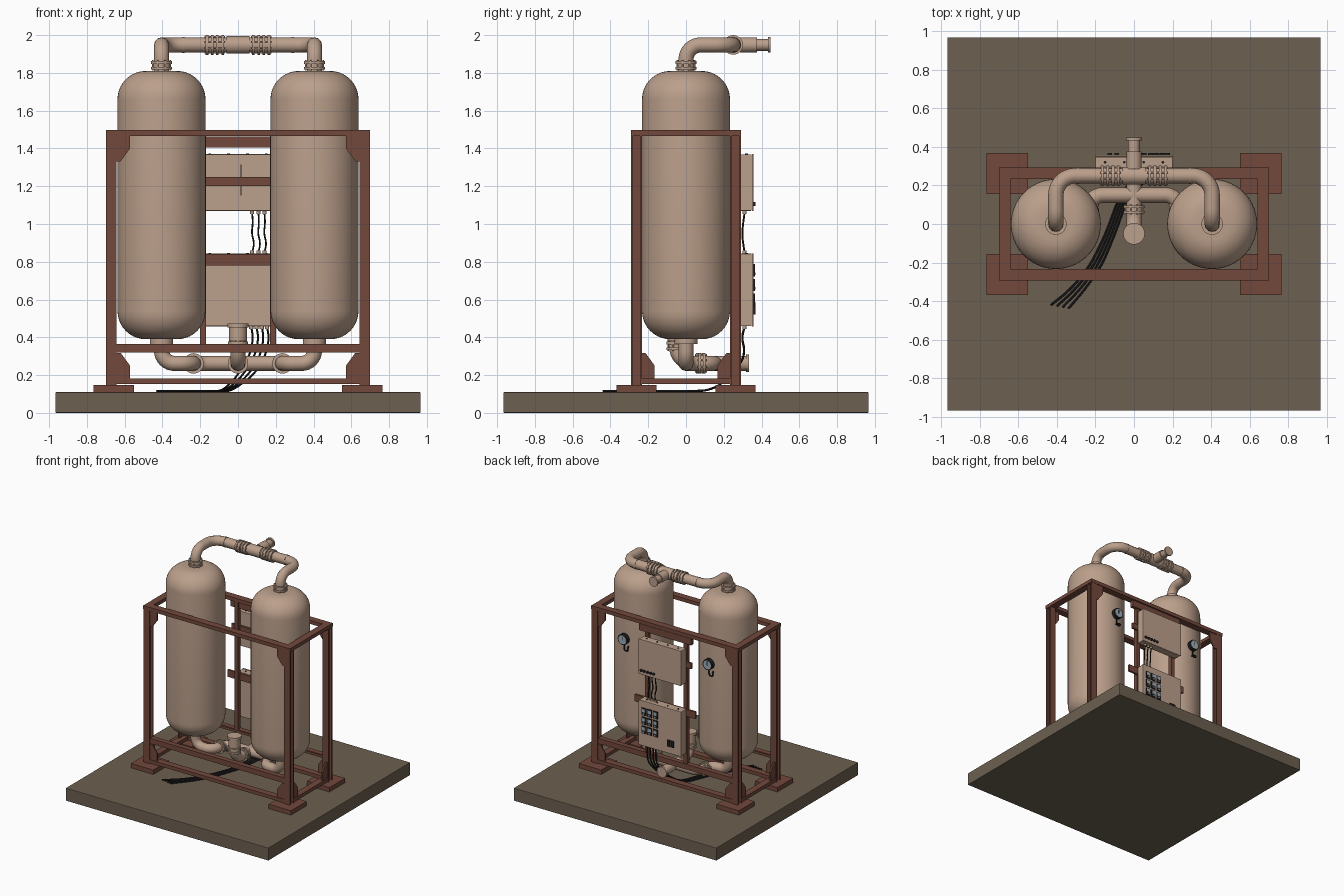
import bpy, bmesh, math
from mathutils import Vector, Matrix

if "Cube" in bpy.data.objects:
    bpy.data.objects.remove(bpy.data.objects["Cube"])


def mat(name, rgb):
    m = bpy.data.materials.new(name)
    m.diffuse_color = (*rgb, 1)
    m.use_nodes = True
    m.node_tree.nodes["Principled BSDF"].inputs["Base Color"].default_value = m.diffuse_color
    return m


TAN = mat("tan_paint", (0.50, 0.35, 0.26))
RED = mat("oxide_red", (0.17, 0.065, 0.045))
SLAB = mat("concrete", (0.15, 0.115, 0.08))
BLACK = mat("black_rubber", (0.015, 0.015, 0.017))
GLASS = mat("dial_face", (0.35, 0.42, 0.48))


def finish(name, bm, m, smooth=False):
    bmesh.ops.recalc_face_normals(bm, faces=bm.faces)
    me = bpy.data.meshes.new(name)
    bm.to_mesh(me)
    bm.free()
    o = bpy.data.objects.new(name, me)
    bpy.context.collection.objects.link(o)
    me.materials.append(m)
    if smooth:
        bpy.ops.object.select_all(action='DESELECT')
        o.select_set(True)
        bpy.context.view_layer.objects.active = o
        bpy.ops.object.shade_smooth_by_angle(angle=math.radians(35))
    return o


def add_box(bm, x0, x1, y0, y1, z0, z1):
    M = Matrix.Translation(((x0 + x1) / 2, (y0 + y1) / 2, (z0 + z1) / 2))
    bmesh.ops.create_cube(bm, size=1, matrix=M @ Matrix.Diagonal((x1 - x0, y1 - y0, z1 - z0, 1)))


def box(name, m, *dims, bevel=0):
    bm = bmesh.new()
    add_box(bm, *dims)
    if bevel:
        bmesh.ops.bevel(bm, geom=bm.edges[:], offset=bevel, segments=2, affect='EDGES', profile=0.5)
    return finish(name, bm, m)


def add_cyl(bm, loc, axis, r, h, seg=28):
    M = Matrix.Translation(loc) @ Vector((0, 0, 1)).rotation_difference(Vector(axis)).to_matrix().to_4x4()
    bmesh.ops.create_cone(bm, cap_ends=True, segments=seg, radius1=r, radius2=r, depth=h, matrix=M)
    return M


def cyl(name, m, loc, axis, r, h):
    bm = bmesh.new()
    add_cyl(bm, loc, axis, r, h)
    return finish(name, bm, m, True)


def flange(name, loc, axis, r=0.055, gap=0.03):
    # two bolted collars round a pipe
    bm = bmesh.new()
    M = add_cyl(bm, loc, axis, r * 0.85, gap)
    for s in (-1, 1):
        add_cyl(bm, M @ Vector((0, 0, s * gap / 2)), axis, r, 0.014)
    for i in range(8):
        a = i * math.pi / 4 + 0.39
        add_cyl(bm, M @ Vector((r * 0.88 * math.cos(a), r * 0.88 * math.sin(a), 0)), axis, 0.005, gap + 0.026, 6)
    return finish(name, bm, TAN, True)


def pipe(name, m, pts, r, fillet=0.08, res=4):
    # tube along a polyline with rounded corners
    P = [Vector(p) for p in pts]
    out = [P[0]]
    for a, b, c in zip(P, P[1:], P[2:]):
        f = min(fillet, (a - b).length * 0.49, (c - b).length * 0.49)
        s, e = b + (a - b).normalized() * f, b + (c - b).normalized() * f
        # circular-looking corner from a cubic
        k1, k2 = s.lerp(b, 0.55), e.lerp(b, 0.55)
        for i in range(9):
            t = i / 8
            out.append(s * (1 - t)**3 + k1 * 3 * t * (1 - t)**2 + k2 * 3 * t * t * (1 - t) + e * t**3)
    out.append(P[-1])
    cu = bpy.data.curves.new(name, 'CURVE')
    cu.dimensions = '3D'
    cu.bevel_depth, cu.bevel_resolution, cu.use_fill_caps = r, res, True
    sp = cu.splines.new('POLY')
    sp.points.add(len(out) - 1)
    for q, v in zip(sp.points, out):
        q.co = (*v, 1)
    sp.use_smooth = True
    cu.materials.append(m)
    o = bpy.data.objects.new(name, cu)
    bpy.context.collection.objects.link(o)
    bpy.ops.object.select_all(action='DESELECT')
    o.select_set(True)
    bpy.context.view_layer.objects.active = o
    bpy.ops.object.convert(target='MESH')
    bpy.ops.object.shade_smooth_by_angle(angle=math.radians(40))


def tank(name, x):
    R, c, z0, z1 = 0.233, 0.15, 0.39, 1.81
    prof = [(0, z0)]
    prof += [(R - c + c * math.sin(a), z0 + c - c * math.cos(a)) for a in [i * math.pi / 20 for i in range(11)]]
    prof += [(R - c + c * math.cos(a), z1 - c + c * math.sin(a)) for a in [i * math.pi / 20 for i in range(11)]]
    prof.append((0, z1))
    bm = bmesh.new()
    vs = [bm.verts.new((r, 0, z)) for r, z in prof]
    es = [bm.edges.new(p) for p in zip(vs, vs[1:])]
    bmesh.ops.spin(bm, geom=vs + es, cent=(0, 0, 0), axis=(0, 0, 1), angle=2 * math.pi, steps=56)
    bmesh.ops.remove_doubles(bm, verts=bm.verts, dist=1e-5)
    bmesh.ops.translate(bm, verts=bm.verts, vec=(x, 0, 0))
    finish(name, bm, TAN, True)


def gusset(name, x, y, z, dx, dy, dz, w=0.07, h=0.135):
    # chamfered corner plate growing from (x, y, z) along dx or dy and dz
    bm = bmesh.new()
    shape = [(0, 0), (w, 0), (w, h * 0.5), (w * 0.3, h), (0, h)]
    f = bm.faces.new([bm.verts.new((x + dx * u, y + dy * u, z + dz * v)) for u, v in shape])
    ext = bmesh.ops.extrude_face_region(bm, geom=[f])['geom']
    n = Vector((0.012 * -abs(dy) * math.copysign(1, x), 0.012 * -abs(dx) * math.copysign(1, y), 0))
    bmesh.ops.translate(bm, verts=[g for g in ext if isinstance(g, bmesh.types.BMVert)], vec=n)
    finish(name, bm, RED)


box("base_slab", SLAB, -0.967, 0.967, -0.967, 0.967, 0, 0.11, bevel=0.004)

# frame: feet, I-section posts, corner plates
for sx in (-1, 1):
    for sy in (-1, 1):
        x, y = sx * 0.67, sy * 0.262
        box("foot_plate", RED, sx * 0.657 - 0.107, sx * 0.657 + 0.107, y - 0.107, y + 0.107, 0.11, 0.148)
        bm = bmesh.new()
        for s in (-1, 1):
            add_box(bm, x - 0.028, x + 0.028, y + s * 0.023 - 0.005, y + s * 0.023 + 0.005, 0.148, 1.468)
        add_box(bm, x - 0.007, x + 0.007, y - 0.02, y + 0.02, 0.148, 1.468)
        finish("frame_post", bm, RED)
        gusset("upper_gusset_x", sx * 0.642, sy * 0.285, 1.467, -sx, 0, -1)
        gusset("lower_gusset_x", sx * 0.642, sy * 0.285, 0.183, -sx, 0, 1)
        gusset("lower_gusset_y", sx * 0.69, sy * 0.236, 0.183, 0, -sy, 1)
    # end rails
    box("top_end_rail", RED, sx * 0.67 - 0.03, sx * 0.67 + 0.03, -0.292, 0.292, 1.467, 1.498)
    box("bottom_end_rail", RED, sx * 0.67 - 0.028, sx * 0.67 + 0.028, -0.24, 0.24, 0.153, 0.183)
    # panel uprights at the back
    box("panel_upright", RED, sx * 0.185 - 0.016, sx * 0.185 + 0.016, 0.24, 0.275, 0.36, 1.467)
for sy in (-1, 1):
    y = sy * 0.262
    box("top_long_rail", RED, -0.64, 0.64, y - 0.03, y + 0.03, 1.467, 1.498)
    box("bottom_long_rail", RED, -0.642, 0.642, y - 0.028, y + 0.028, 0.153, 0.183)
    bm = bmesh.new()
    add_box(bm, -0.642, 0.642, y - 0.022, y + 0.022, 0.355, 0.366)
    add_box(bm, -0.642, 0.642, y + sy * 0.015 - 0.006, y + sy * 0.015 + 0.006, 0.32, 0.36)
    finish("tank_level_rail", bm, RED)
box("panel_crossbar_lower", RED, -0.29, 0.29, 0.268, 0.286, 0.78, 0.84)
box("panel_crossbar_upper", RED, -0.25, 0.25, 0.255, 0.286, 1.405, 1.462)
box("panel_crossbar_box", RED, -0.25, 0.25, 0.268, 0.286, 1.2, 1.25)

# tanks with their necks, pipework and gauges
ZT, YT, ZL = 1.948, 0.25, 0.262
for s in (-1, 1):
    x = s * 0.405
    tank("tank", x)
    flange("tank_top_flange", (x, 0, 1.84), (0, 0, 1), 0.056, 0.03)
    pipe("top_pipe", TAN, [(x, 0, 1.79), (x, 0, ZT), (x, YT, ZT), (0, YT, ZT)], 0.04, 0.1)
    for fx in (0.095, 0.15):
        flange("top_pipe_flange", (s * fx, YT, ZT), (1, 0, 0), 0.052, 0.028)
    cyl("top_weld_ring", TAN, (s * 0.29, YT, ZT), (1, 0, 0), 0.042, 0.012)
    cyl("tank_bottom_neck", TAN, (x, 0, 0.385), (0, 0, 1), 0.062, 0.04)
    pipe("lower_pipe", TAN, [(x, 0, 0.4), (x, 0, ZL), (s * 0.235, 0.0, ZL), (s * 0.235, 0.15, ZL), (0, 0.15, ZL)], 0.04, 0.085)
    flange("lower_pipe_flange", (s * 0.235, 0.085, ZL), (0, 1, 0), 0.054, 0.024)
    # pressure gauge on the tank back
    z = 1.28
    cyl("gauge_body", BLACK, (x, 0.272, z), (0, 1, 0), 0.046, 0.03)
    cyl("gauge_face", GLASS, (x, 0.288, z), (0, 1, 0), 0.037, 0.004)
    box("gauge_needle", BLACK, x - 0.003, x + 0.003, 0.289, 0.292, z - 0.006, z + 0.028)
    pipe("gauge_tube", BLACK, [(x, 0.265, z - 0.04), (x, 0.265, z - 0.1), (x - 0.035, 0.265, z - 0.1),
                               (x - 0.035, 0.265, z - 0.075), (x - 0.01, 0.22, z - 0.075)], 0.006, 0.018, 2)
cyl("top_tee_body", TAN, (0, YT, ZT), (1, 0, 0), 0.046, 0.12)
pipe("top_outlet", TAN, [(0, YT, ZT), (0, 0.445, ZT)], 0.031)
cyl("top_outlet_collar", TAN, (0, 0.33, ZT), (0, 1, 0), 0.04, 0.09)
cyl("top_outlet_flange", TAN, (0, 0.44, ZT), (0, 1, 0), 0.041, 0.014)

# central inlet valve and outlet at the bottom
pipe("inlet_pipe", TAN, [(0, -0.05, 0.45), (0, -0.05, ZL), (0, 0.32, ZL)], 0.04, 0.09)
flange("inlet_flange", (0, -0.05, 0.355), (0, 0, 1), 0.054, 0.03)
cyl("inlet_valve_body", TAN, (0, -0.05, 0.42), (0, 0, 1), 0.047, 0.08)
cyl("inlet_valve_cap", TAN, (0, -0.05, 0.462), (0, 0, 1), 0.056, 0.022)
flange("manifold_flange", (0, 0.075, ZL), (0, 1, 0), 0.054, 0.028)
cyl("outlet_flange", TAN, (0, 0.325, ZL), (0, 1, 0), 0.046, 0.016)

# control boxes with inset doors
for name, z0, z1 in (("upper_control_box", 1.07, 1.368), ("lower_control_box", 0.46, 0.843)):
    box(name, TAN, -0.2, 0.2, 0.286, 0.348, z0, z1, bevel=0.003)
    box(name + "_door", TAN, -0.202, 0.202, 0.35, 0.358, z0 - 0.002, z1 + 0.002, bevel=0.002)
    for i in range(4):
        cyl(name + "_top_stud", BLACK, (-0.15 + i * 0.1, 0.32, z1), (0, 0, 1), 0.007, 0.008)
box("rear_slot", BLACK, 0.014, 0.019, 0.284, 0.287, 1.15, 1.315)
for i in range(5):
    cyl("upper_button", BLACK, (0.175 - i * 0.03, 0.361, 1.105), (0, 1, 0), 0.011, 0.014)
for i in range(3):
    for j in range(3):
        x, z = 0.15 - i * 0.055, 0.755 - j * 0.078
        box("meter_frame", BLACK, x - 0.022, x + 0.022, 0.357, 0.364, z - 0.032, z + 0.032)
        box("meter_window", GLASS, x - 0.016, x + 0.016, 0.363, 0.366, z - 0.004, z + 0.024)
        cyl("meter_knob", GLASS, (x, 0.365, z - 0.018), (0, 1, 0), 0.007, 0.008)
for x in (-0.09, -0.125):
    box("breaker_switch", BLACK, x - 0.012, x + 0.012, 0.357, 0.368, 0.52, 0.575)

# cables between the boxes and out along the slab
for i, x in enumerate((0.075, 0.108, 0.14)):
    for z in (1.063, 0.85):
        cyl("cable_gland", TAN, (x, 0.31, z), (0, 0, 1), 0.011, 0.018)
    pipe("link_cable", BLACK, [(x, 0.31, 1.06), (x + 0.004, 0.302, 1.0), (x - 0.004, 0.297, 0.95),
                               (x + 0.012, 0.302, 0.9), (x, 0.31, 0.85)], 0.005, 0.03, 1)
for i in range(4):
    x = 0.07 + i * 0.028
    cyl("supply_gland", TAN, (x, 0.31, 0.453), (0, 0, 1), 0.011, 0.018)
    pipe("supply_cable", BLACK, [(x, 0.31, 0.455), (x + 0.01, 0.295, 0.4), (x - 0.005, 0.315, 0.31), (x - 0.07, 0.25, 0.2),
                                 (-0.08 + i * 0.015, 0.13, 0.117), (-0.15 + i * 0.016, -0.06, 0.116),
                                 (-0.23 + i * 0.02, -0.22, 0.116), (-0.33 + i * 0.025, -0.34, 0.116),
                                 (-0.43 + i * 0.03, -0.42 - i * 0.006, 0.116)], 0.006, 0.06, 1)
